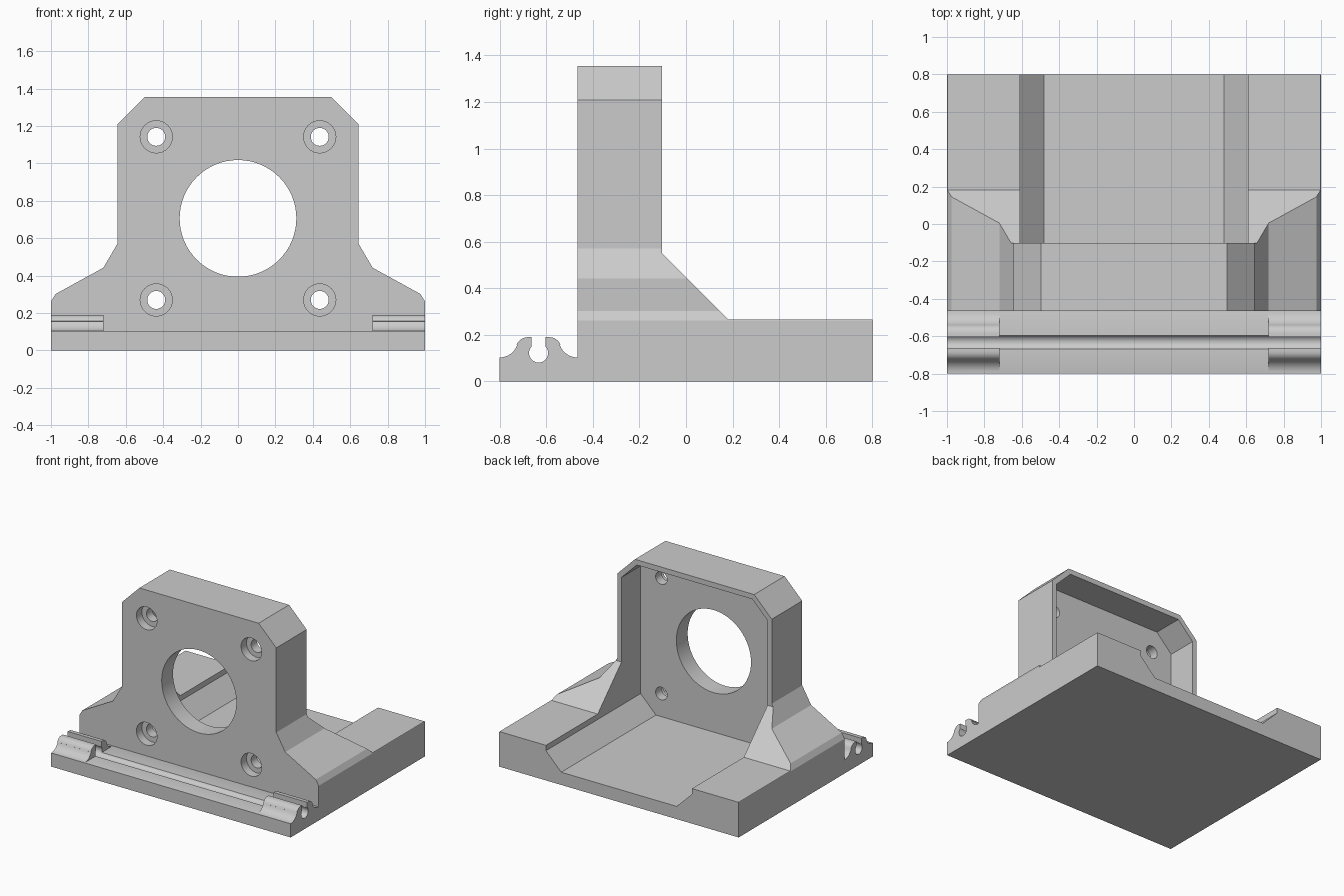
import bpy, bmesh, math
from mathutils import Vector

if "Cube" in bpy.data.objects:
    bpy.data.objects.remove(bpy.data.objects["Cube"])

grey = bpy.data.materials.new("grey plastic")
grey.diffuse_color = (0.6, 0.6, 0.6, 1)
grey.use_nodes = True
grey.node_tree.nodes["Principled BSDF"].inputs["Base Color"].default_value = grey.diffuse_color


def prism(name, profile, axis, a, b):
    """Extrude a 2D profile along x (profile y,z) or along y (profile x,z)."""
    def point(p, d):
        return (d, p[0], p[1]) if axis == "x" else (p[0], d, p[1])
    bm = bmesh.new()
    lo = [bm.verts.new(point(p, a)) for p in profile]
    hi = [bm.verts.new(point(p, b)) for p in profile]
    bm.faces.new(lo)
    bm.faces.new(hi)
    n = len(profile)
    for i in range(n):
        j = (i + 1) % n
        bm.faces.new((lo[i], lo[j], hi[j], hi[i]))
    bmesh.ops.recalc_face_normals(bm, faces=bm.faces)
    mesh = bpy.data.meshes.new(name)
    bm.to_mesh(mesh)
    bm.free()
    mesh.materials.append(grey)
    ob = bpy.data.objects.new(name, mesh)
    bpy.context.collection.objects.link(ob)
    return ob


def arc(cx, cz, r, start, end, n):
    """Points on an arc, angles in degrees."""
    angles = [math.radians(start + (end - start) * i / n) for i in range(n + 1)]
    return [(cx + r * math.cos(t), cz + r * math.sin(t)) for t in angles]


def combine(target, tool, operation):
    """Apply a boolean and remove the tool."""
    bpy.context.view_layer.objects.active = target
    mod = target.modifiers.new(operation, "BOOLEAN")
    mod.operation, mod.object, mod.solver = operation, tool, "EXACT"
    bpy.ops.object.modifier_apply(modifier=mod.name)
    bpy.data.objects.remove(tool)


def drill(target, x, z, r, y0, y1, n):
    circle = arc(x, z, r, 0, 360, n)[:-1]
    combine(target, prism("drill", circle, "y", y0, y1), "DIFFERENCE")


FRONT, BACK, CENTRE = -0.465, 0.80, 0.706

# Mount body: front outline intersected with side outline
right = [(1, 0), (1, 0.262), (0.975, 0.302), (0.72, 0.442),
         (0.645, 0.57), (0.645, 1.208), (0.498, 1.355)]
outline = right + [(-x, z) for x, z in reversed(right)]
body = prism("motor_mount", outline, "y", -1, 1)
side = [(FRONT, -0.1), (BACK, -0.1), (BACK, 0.265), (0.182, 0.265),
        (-0.102, 0.549), (-0.102, 1.5), (FRONT, 1.5)]
combine(body, prism("side_outline", side, "x", -1.2, 1.2), "INTERSECT")

# Octagonal motor pocket, open to the back
h, c = 0.61, 0.482
pocket = [(c, -h), (h, -c), (h, c), (c, h), (-c, h), (-h, c), (-h, -c), (-c, -h)]
pocket = [(x, z + CENTRE) for x, z in pocket]
combine(body, prism("pocket", pocket, "y", -0.33, 1), "DIFFERENCE")

# Shaft opening and four counterbored bolt holes
drill(body, 0, CENTRE, 0.312, -0.7, -0.2, 64)
for sx in (-1, 1):
    for sz in (-1, 1):
        x, z = sx * 0.437, CENTRE + sz * 0.436
        drill(body, x, z, 0.048, -0.7, -0.2, 32)
        drill(body, x, z, 0.086, -0.7, FRONT + 0.065, 32)

# Front rail with a keyhole groove and curved shoulders
GY = -0.633
shoulder = (arc(-0.80, 0.183, 0.08, -90, -20, 8)
            + arc(-0.68, 0.14, 0.05, 160, 90, 6))
key = arc(GY, 0.122, 0.041, 137, 403, 20)
mirrored = [(2 * GY - y, z) for y, z in reversed(shoulder)]
rail_profile = ([(-0.80, 0)] + shoulder + [(GY - 0.030, 0.19)] + key
                + [(GY + 0.030, 0.19)] + mirrored + [(-0.42, 0.103), (-0.42, 0)])
rail = prism("front_rail", rail_profile, "x", -1, 1)

# Middle of the rail lowered, leaving a raised clip at each end
gap = [(-1, 0.104), (-0.2, 0.104), (-0.2, 0.4), (-1, 0.4)]
combine(rail, prism("rail_gap", gap, "x", -0.72, 0.72), "DIFFERENCE")
combine(body, rail, "UNION")

bpy.ops.object.select_all(action="DESELECT")
body.select_set(True)
bpy.context.view_layer.objects.active = body
bpy.ops.object.shade_smooth_by_angle(angle=math.radians(25))
